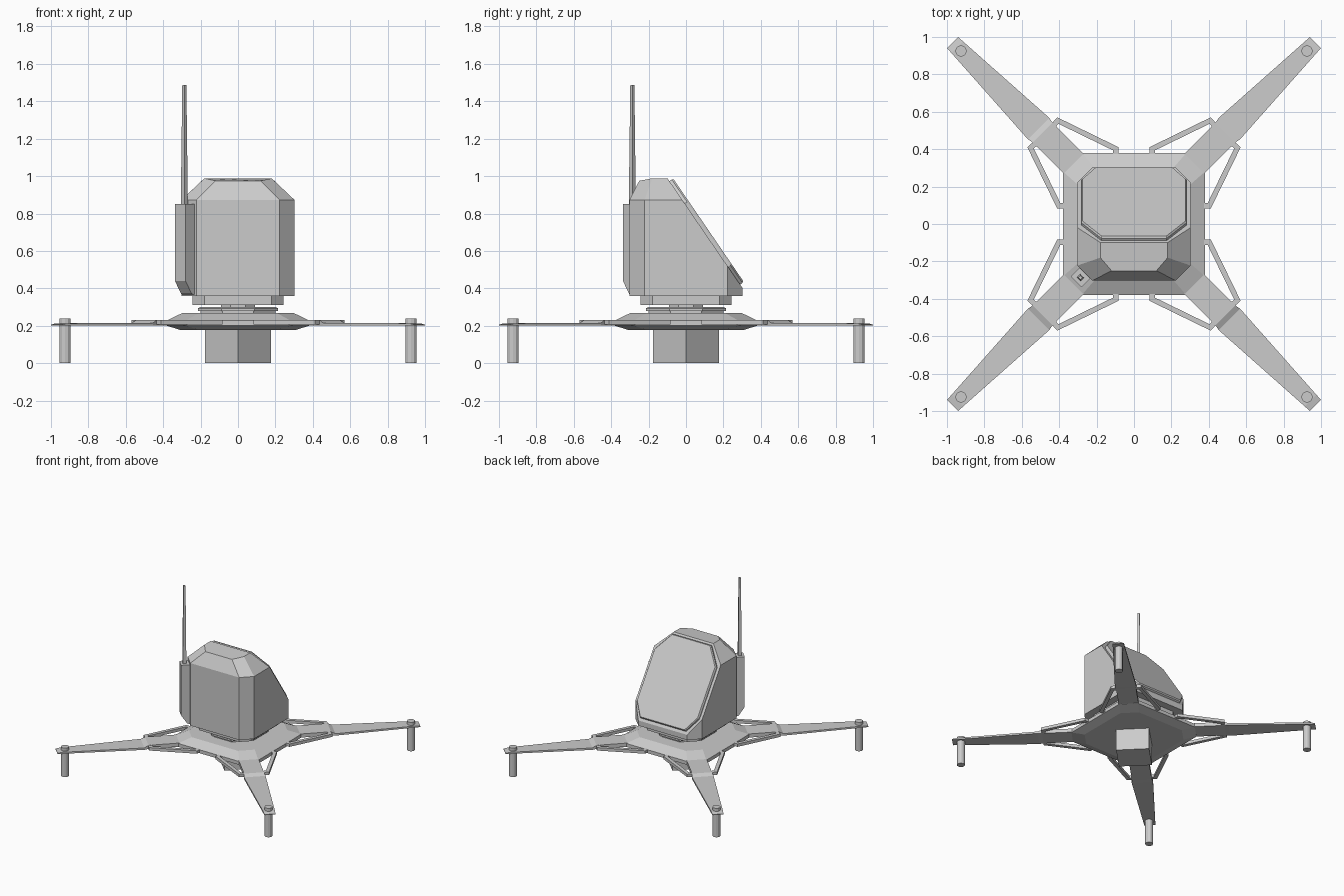
import bpy, bmesh
from math import pi, sqrt
from mathutils import Vector, Matrix

if "Cube" in bpy.data.objects:
    bpy.data.objects.remove(bpy.data.objects["Cube"])


def finish(name, bm):
    bmesh.ops.recalc_face_normals(bm, faces=bm.faces)
    me = bpy.data.meshes.new(name)
    bm.to_mesh(me)
    bm.free()
    ob = bpy.data.objects.new(name, me)
    bpy.context.collection.objects.link(ob)
    return ob


def loft(rings, mat=None):
    """Closed solid through rings of equal point count."""
    bm = bmesh.new()
    vs = [[bm.verts.new(p) for p in r] for r in rings]
    n = len(vs[0])
    for a, b in zip(vs, vs[1:]):
        for i in range(n):
            j = (i + 1) % n
            bm.faces.new((a[i], a[j], b[j], b[i]))
    bm.faces.new(vs[0][::-1])
    bm.faces.new(vs[-1])
    if mat:
        bmesh.ops.transform(bm, matrix=mat, verts=bm.verts)
    return bm


def octagon(e, c, z):
    """Square of half size e with corners cut by c."""
    k = e - c
    return [(x, y, z) for x, y in ((-k, -e), (k, -e), (e, -k), (e, k),
                                   (k, e), (-k, e), (-e, k), (-e, -k))]


def cone(name, r1, r2, z1, z2, n, x=0, y=0, turn=0):
    bm = bmesh.new()
    bmesh.ops.create_cone(bm, cap_ends=True, segments=n, radius1=r1, radius2=r2, depth=z2 - z1,
                          matrix=Matrix.Translation((x, y, (z1 + z2) / 2)) @ Matrix.Rotation(turn, 4, 'Z'))
    return finish(name, bm)


def section(d, w, lo, hi):
    """Rectangular cross-section at distance d along +x."""
    return [(d, -w, lo), (d, w, lo), (d, w, hi), (d, -w, hi)]


def ribbon(path, w, lo, hi):
    """Bar with mitred corners along a flat path."""
    pts = [Vector(p) for p in path]
    rings = []
    for i, p in enumerate(pts):
        a = (p - pts[i - 1]).normalized() if i else (pts[1] - p).normalized()
        b = (pts[i + 1] - p).normalized() if i < len(pts) - 1 else a
        na, nb = Vector((-a.y, a.x)), Vector((-b.y, b.x))
        m = (na + nb).normalized()
        m *= w / m.dot(na)
        l, r = p + m, p - m
        rings.append([(l.x, l.y, lo), (r.x, r.y, lo), (r.x, r.y, hi), (l.x, l.y, hi)])
    return rings


# Base plate, lower block and turntable
finish("base_plate", loft([octagon(.31, .1, .178), octagon(.38, .1, .2),
                           octagon(.38, .1, .228), octagon(.3, .09, .267)]))
cone("lower_block", .176, .176, 0, .19, 4)
finish("turntable_lower", loft([octagon(.2, .117, .26), octagon(.2, .117, .283)]))
finish("turntable_upper", loft([octagon(.215, .126, .28), octagon(.215, .126, .293),
                                octagon(.2, .117, .3)]))
finish("turntable_neck", loft([octagon(.09, .05, .295), octagon(.09, .05, .315)]))

# Arms, feet and struts
strut = [(.097, .36), (.097, .402), (.407, .553), (.45, .505)]
arm = [section(.40, .075, .202, .232), section(.69, .075, .202, .232),
       section(.722, .081, .2, .216), section(1.335, .044, .2, .213), section(1.372, .042, .2, .206)]
for i in range(4):
    rot = Matrix.Rotation(i * pi / 2, 4, 'Z')
    finish(f"arm_{i}", loft(arm, rot @ Matrix.Rotation(pi / 4, 4, 'Z')))
    for side in (1, -1):
        finish(f"strut_{i}_{side}", loft(ribbon([(x * side, y) for x, y in strut], .014, .207, .231), rot))
    fx, fy, _ = rot @ Vector((.925, .925, 0))
    cone(f"foot_{i}", .03, .03, 0, .238, 12, fx, fy)

# Body: chamfered housing sliced by the sloping back
finish("body_skirt", loft([octagon(.243, .063, .31), octagon(.243, .063, .37)]))
top = [(-.12, -.25, .975), (.12, -.25, .975), (.18, -.18, .988), (.18, .3, .99),
       (.17, .31, .99), (-.17, .31, .99), (-.18, .3, .99), (-.18, -.18, .988)]
bm = loft([octagon(.302, .08, .36), octagon(.302, .08, .873), top])
origin = Vector((0, -.1, .99))
down = Vector((0, .4, -.585)).normalized()
normal = Vector((0, .585, .4)).normalized()
cut = bmesh.ops.bisect_plane(bm, geom=bm.verts[:] + bm.edges[:] + bm.faces[:],
                             plane_co=origin, plane_no=normal, clear_outer=True)
edges = [e for e in cut["geom_cut"] if isinstance(e, bmesh.types.BMEdge)]
bmesh.ops.holes_fill(bm, edges=edges, sides=0)
finish("body", bm)

# Raised panel on the slope
half = [(.175, .02), (.28, .165), (.28, .575), (.205, .69)]
outline = half + [(-x, s) for x, s in reversed(half)]


def panel_ring(k, h):
    return [Vector((x * k, 0, 0)) + origin + down * (.355 + (s - .355) * k) + normal * h for x, s in outline]


finish("back_panel", loft([panel_ring(1, -.005), panel_ring(1, .015), panel_ring(.98, .024)]))

# Antenna box on the front left corner, with its mast
corner = Matrix.Rotation(-3 * pi / 4, 4, 'Z')
finish("antenna_box", loft([[(.34, -.04, .36), (.34, .04, .36), (.34, .04, .852), (.34, -.04, .852)],
                            [(.39, -.04, .37), (.39, .04, .37), (.39, .04, .852), (.39, -.04, .852)],
                            [(.437, -.04, .44), (.437, .04, .44), (.437, .04, .852), (.437, -.04, .852)]],
                           corner))
cone("antenna_mast", .019, .011, .84, 1.487, 4, -.287, -.287)
